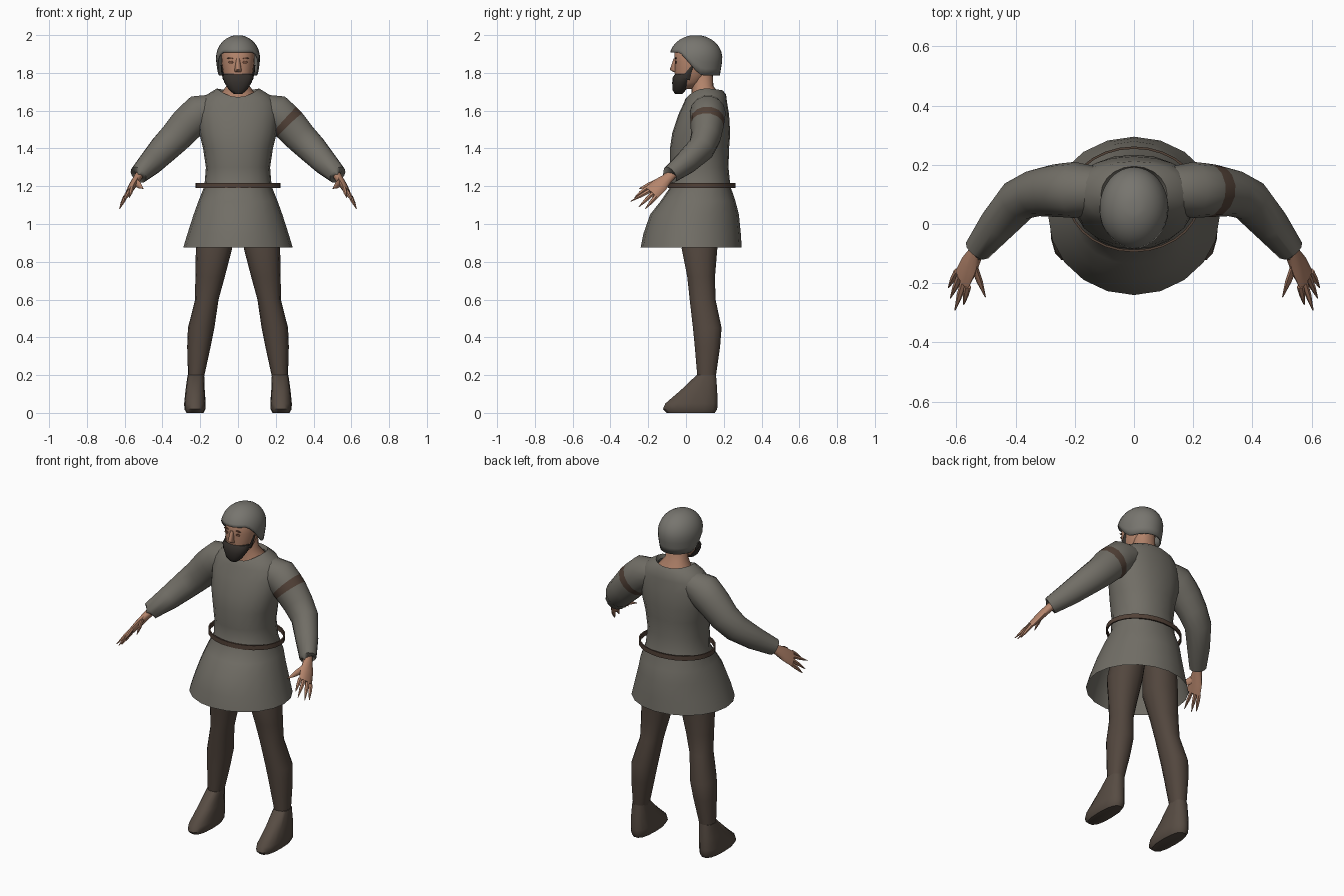
import bpy, bmesh, math
from mathutils import Vector

cube = bpy.data.objects.get("Cube")
if cube:
    bpy.data.objects.remove(cube, do_unlink=True)


def material(name, r, g, b):
    m = bpy.data.materials.new(name)
    m.use_nodes = True
    m.diffuse_color = (r, g, b, 1)
    m.node_tree.nodes["Principled BSDF"].inputs["Base Color"].default_value = (r, g, b, 1)
    return m


wool = material("grey_wool", 0.165, 0.155, 0.132)
steel = material("grey_helmet", 0.185, 0.178, 0.158)
hose = material("brown_hose", 0.085, 0.062, 0.048)
shoe_hide = material("shoe_leather", 0.095, 0.072, 0.056)
leather = material("belt_leather", 0.085, 0.054, 0.039)
skin = material("skin", 0.46, 0.235, 0.15)
hair = material("dark_hair", 0.036, 0.03, 0.026)
eye_dark = material("eye_shadow", 0.17, 0.075, 0.045)


def build(name, rows, mats, caps=(False, False), angle=50, paint=None):
    """Skin a list of equal closed loops; paint gives a material index per row."""
    bm = bmesh.new()
    loops = [[bm.verts.new(p) for p in row] for row in rows]
    n = len(loops[0])
    for k, (a, b) in enumerate(zip(loops, loops[1:])):
        for i in range(n):
            j = (i + 1) % n
            f = bm.faces.new((a[i], a[j], b[j], b[i]))
            f.material_index = paint(k) if paint else 0
    if caps[0]:
        bm.faces.new(loops[0])
    if caps[1]:
        bm.faces.new(loops[-1])
    bmesh.ops.recalc_face_normals(bm, faces=bm.faces)
    me = bpy.data.meshes.new(name)
    bm.to_mesh(me)
    bm.free()
    ob = bpy.data.objects.new(name, me)
    bpy.context.collection.objects.link(ob)
    for m in mats:
        me.materials.append(m)
    bpy.ops.object.select_all(action="DESELECT")
    ob.select_set(True)
    bpy.context.view_layer.objects.active = ob
    bpy.ops.object.shade_smooth_by_angle(angle=math.radians(angle))
    return ob


def super_point(i, n, power):
    a = 2 * math.pi * i / n
    c, s = math.cos(a), math.sin(a)
    return (math.copysign(abs(c) ** (2 / power), c), math.copysign(abs(s) ** (2 / power), s))


def level_loop(z, xc, rx, y0, y1, n=20, power=2.2, front=0, back=0):
    """Horizontal loop; front and back lift those ends in z."""
    loop = []
    for i in range(n):
        c, s = super_point(i, n, power)
        lift = front * max(0, -s) ** 2 + back * max(0, s) ** 2
        loop.append((xc + rx * c, (y0 + y1) / 2 + (y1 - y0) / 2 * s, z + lift))
    return loop


def tube(path, ref, n=14):
    """Loops square to a path of (x, y, z, radius along ref, other radius)."""
    pts = [Vector(p[:3]) for p in path]
    loops = []
    for k, p in enumerate(path):
        t = (pts[min(k + 1, len(pts) - 1)] - pts[max(k - 1, 0)]).normalized()
        u = Vector(ref)
        u = (u - t * u.dot(t)).normalized()
        v = t.cross(u)
        loops.append([])
        for i in range(n):
            c, s = super_point(i, n, 2)
            loops[-1].append(pts[k] + u * c * p[3] + v * s * p[4])
    return loops


def flip(rows, side):
    return [[(p[0] * side, p[1], p[2]) for p in row] for row in rows]


# Tunic: flared open skirt, waist, chest and dipped collar
tunic = [level_loop(0.875, 0, 0.29, -0.24, 0.295, power=2),
         level_loop(0.95, 0, 0.267, -0.225, 0.29, power=2),
         level_loop(1.05, 0, 0.235, -0.19, 0.28, power=2),
         level_loop(1.12, 0, 0.21, -0.135, 0.262)]
tunic += [level_loop(*r) for r in (
    (1.2, 0, 0.178, -0.08, 0.235), (1.3, 0, 0.17, -0.085, 0.225),
    (1.4, 0, 0.185, -0.085, 0.228), (1.48, 0, 0.205, -0.073, 0.234),
    (1.58, 0, 0.215, -0.04, 0.228), (1.64, 0, 0.205, -0.012, 0.218))]
tunic += [level_loop(1.685, 0, 0.165, -0.003, 0.212, front=-0.022),
          level_loop(1.717, 0, 0.112, 0.005, 0.195, power=2, front=-0.045, back=-0.01),
          level_loop(1.695, 0, 0.1, 0.015, 0.185, power=2, front=-0.04, back=-0.01)]
build("tunic", tunic, [wool])

# Belt: thin loose hoop standing off the waist
belt = [level_loop(z, 0, 0.225 - d, -0.095 + d, 0.262 - d, n=28, power=2)
        for z, d in ((1.19, 0), (1.217, 0), (1.217, 0.008), (1.19, 0.008), (1.19, 0))]
build("belt", belt, [leather], angle=30)

# Limbs, mirrored to each side
sleeve_path = [(0.13, 0.115, 1.615, 0.08, 0.075), (0.2, 0.115, 1.59, 0.095, 0.1),
               (0.245, 0.114, 1.55, 0.091, 0.097), (0.275, 0.112, 1.522, 0.088, 0.094),
               (0.33, 0.105, 1.46, 0.08, 0.087), (0.39, 0.08, 1.4, 0.072, 0.08),
               (0.46, 0.0, 1.325, 0.062, 0.067), (0.527, -0.085, 1.26, 0.046, 0.05),
               (0.527, -0.085, 1.26, 0.036, 0.038)]
hand_path = [(0.505, -0.055, 1.285, 0.028, 0.024), (0.535, -0.1, 1.24, 0.03, 0.022),
             (0.557, -0.14, 1.205, 0.045, 0.02), (0.58, -0.185, 1.165, 0.048, 0.014)]
across = (0.4, 0.6, -0.6)
fingers = {"index_finger": ((0.562, -0.21, 1.19), (0.575, -0.272, 1.14)),
           "middle_finger": ((0.575, -0.195, 1.175), (0.605, -0.292, 1.12)),
           "ring_finger": ((0.588, -0.178, 1.16), (0.62, -0.25, 1.09)),
           "little_finger": ((0.597, -0.16, 1.145), (0.627, -0.215, 1.08)),
           "thumb": ((0.54, -0.145, 1.22), (0.502, -0.247, 1.188))}
leg_rows = [level_loop(*r, n=14) for r in (
    (1.12, 0.095, 0.09, 0.01, 0.19), (0.87, 0.127, 0.096, -0.025, 0.168),
    (0.72, 0.148, 0.078, 0.005, 0.155), (0.6, 0.165, 0.062, 0.018, 0.158),
    (0.45, 0.195, 0.07, 0.035, 0.19), (0.35, 0.207, 0.062, 0.045, 0.182),
    (0.18, 0.223, 0.041, 0.06, 0.157))]
shoe_rows = [level_loop(*r, n=14, power=2.5) for r in (
    (0.2, 0.223, 0.044, 0.055, 0.16), (0.12, 0.227, 0.051, -0.03, 0.167),
    (0.05, 0.228, 0.057, -0.112, 0.17), (0.02, 0.228, 0.056, -0.125, 0.168),
    (0.0, 0.228, 0.045, -0.105, 0.155))]

for side, word in ((1, "left"), (-1, "right")):
    band = (lambda k: int(k == 2)) if side == 1 else None
    build(word + "_sleeve", flip(tube(sleeve_path, (0, 1, 0)), side),
          [wool, leather], paint=band)
    build(word + "_hand", flip(tube(hand_path, across, 10), side), [skin], (True, True))
    for name, (a, b) in fingers.items():
        mid = [p * 0.5 + q * 0.5 for p, q in zip(a, b)]
        wide = 0.022 if name == "thumb" else 0.013
        path = [(*a, wide, 0.012), (*mid, wide * 0.75, 0.01), (*b, 0.002, 0.002)]
        build(word + "_" + name, flip(tube(path, across, 6), side), [skin], (True, True))
    build(word + "_leg", flip(leg_rows, side), [hose], (True, True))
    build(word + "_shoe", flip(shoe_rows, side), [shoe_hide], (True, True))

# Neck spreading into the collar
build("neck", [level_loop(*r) for r in (
    (1.62, 0, 0.11, 0.02, 0.195), (1.685, 0, 0.095, 0.03, 0.18),
    (1.73, 0, 0.062, 0.03, 0.145), (1.84, 0, 0.06, 0.02, 0.14))], [skin], (True, True))

# Head
build("head", [level_loop(*r) for r in (
    (1.715, 0, 0.03, -0.045, 0.04), (1.75, 0, 0.062, -0.055, 0.09),
    (1.8, 0, 0.08, -0.06, 0.125), (1.86, 0, 0.088, -0.06, 0.15),
    (1.93, 0, 0.085, -0.062, 0.155), (1.97, 0, 0.05, -0.02, 0.11))], [skin], (True, True))

# Nose as a tapering wedge
build("nose", [level_loop(*r, n=8) for r in (
    (1.805, 0, 0.017, -0.068, -0.045), (1.817, 0, 0.018, -0.086, -0.045),
    (1.875, 0, 0.009, -0.066, -0.045))], [skin], (True, True))

# Beard wrapping the jaw, with sideburns
build("beard", [level_loop(*r, n=16) for r in (
    (1.688, 0, 0.022, -0.058, -0.02), (1.71, 0, 0.048, -0.072, 0.0),
    (1.75, 0, 0.073, -0.073, 0.025), (1.778, 0, 0.081, -0.07, 0.035),
    (1.793, 0, 0.076, -0.058, 0.03))], [hair], (True, True))
for side, word in ((1, "left"), (-1, "right")):
    burn = [(0.077, 0.0, 1.77, 0.022, 0.005), (0.085, 0.02, 1.81, 0.012, 0.005),
            (0.088, 0.035, 1.84, 0.004, 0.004)]
    build(word + "_sideburn", flip(tube(burn, (0, 1, 0), 6), side), [hair], (True, True))
    for part, z, wide, tall in (("eye", 1.856, 0.016, 0.006), ("brow", 1.878, 0.021, 0.004)):
        plate = [level_loop(z + d * tall, 0.038, wide * w, -0.0585, -0.05, n=8)
                 for d, w in ((-1, 0.5), (0, 1), (1, 0.5))]
        build(word + "_" + part, flip(plate, side), [eye_dark], (True, True))

# Helmet: dome whose rim is high over the face and low round the neck
columns, steps = 32, 9
dome = []
for k in range(steps + 1):
    loop = []
    for i in range(columns):
        a = 2 * math.pi * i / columns
        off_front = abs(math.degrees(math.pi - abs(a - math.pi)))
        t = min(1, max(0, (off_front - 44) / 66))
        rim = 1.91 - 0.125 * t * t * (3 - 2 * t)
        f = 0.01 + 0.99 * (k / steps) ** 1.6
        z = 2.0 - (2.0 - rim) * f
        h = min(1, (2.0 - z) / 0.13)
        r = math.sqrt(max(0, 1 - (1 - h) ** 2.2))
        tuck = 1 - 0.1 * max(0, 1.87 - z) / 0.085
        loop.append((0.117 * r * tuck * math.sin(a), 0.052 - 0.141 * r * tuck * math.cos(a), z))
    dome.append(loop)
helmet = build("helmet", dome, [steel], (True, False))
shell = helmet.modifiers.new("thickness", "SOLIDIFY")
shell.thickness = 0.008
shell.offset = -1
